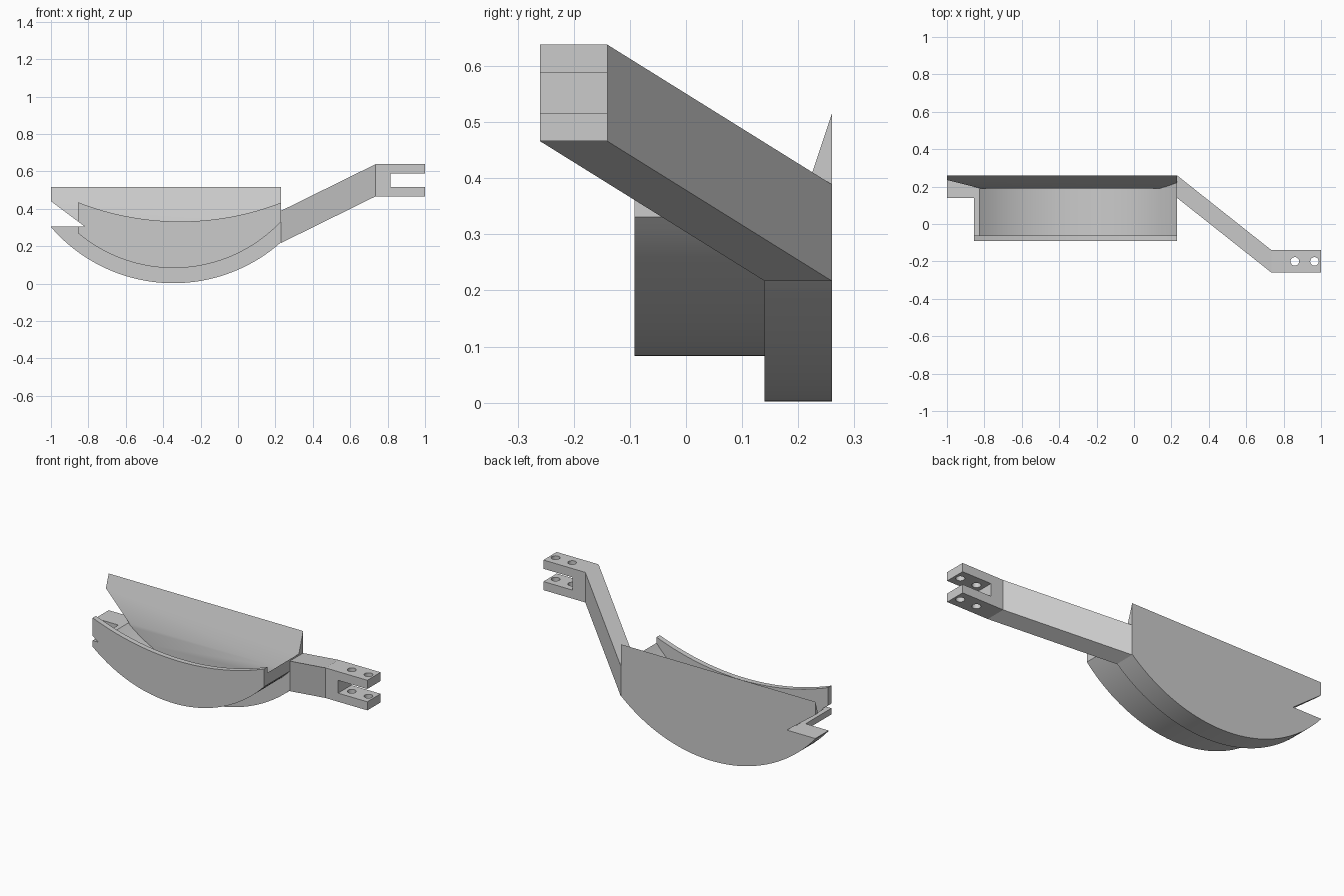
import bpy, bmesh, math

if "Cube" in bpy.data.objects:
    bpy.data.objects.remove(bpy.data.objects["Cube"])

grey = bpy.data.materials.new("plain_grey")
grey.use_nodes = True
grey.diffuse_color = (0.6, 0.6, 0.6, 1)
grey.node_tree.nodes["Principled BSDF"].inputs["Base Color"].default_value = (0.6, 0.6, 0.6, 1)

CX = -0.345            # shared axis of the curved surfaces
LEFT, RIGHT = -1.0, 0.23
NOTCH_Z = 0.305


def arc(x0, x1, radius, cz, cx=CX, steps=40):
    """Points on the lower side of a circle, running from x0 to x1."""
    a0, a1 = (math.asin((x - cx) / radius) for x in (x0, x1))
    angles = [a0 + (a1 - a0) * i / steps for i in range(steps + 1)]
    return [(cx + radius * math.sin(a), cz - radius * math.cos(a)) for a in angles]


def make_object(name, bm):
    bmesh.ops.recalc_face_normals(bm, faces=bm.faces)
    mesh = bpy.data.meshes.new(name)
    bm.to_mesh(mesh)
    bm.free()
    mesh.materials.append(grey)
    obj = bpy.data.objects.new(name, mesh)
    bpy.context.collection.objects.link(obj)
    return obj


def loft(name, rings):
    """Skin a list of equal rings and cap both ends."""
    bm = bmesh.new()
    loops = [[bm.verts.new(p) for p in ring] for ring in rings]
    for a, b in zip(loops, loops[1:]):
        for i in range(len(a)):
            j = (i + 1) % len(a)
            bm.faces.new((a[i], a[j], b[j], b[i]))
    bm.faces.new(loops[0])
    bm.faces.new(loops[-1])
    return make_object(name, bm)


def prism(name, profile, y0, y1):
    """Extrude an x-z profile along y; y1 may depend on height."""
    back = y1 if callable(y1) else (lambda z: y1)
    return loft(name, [[(x, y0, z) for x, z in profile],
                       [(x, back(z), z) for x, z in profile]])


def combine(target, tool, operation):
    """Apply a boolean and remove the tool."""
    tool.hide_render = True
    mod = target.modifiers.new(operation.lower(), 'BOOLEAN')
    mod.operation, mod.solver, mod.object = operation, 'EXACT', tool
    bpy.context.view_layer.objects.active = target
    bpy.ops.object.modifier_apply(modifier=mod.name)
    bpy.data.objects.remove(tool)


def finish(obj):
    """Merge flat neighbours and smooth the curved surfaces."""
    bm = bmesh.new()
    bm.from_mesh(obj.data)
    bmesh.ops.remove_doubles(bm, verts=bm.verts, dist=0.0001)
    bmesh.ops.dissolve_limit(bm, angle_limit=math.radians(0.2), verts=bm.verts, edges=bm.edges)
    bm.to_mesh(obj.data)
    bm.free()
    bpy.ops.object.select_all(action='DESELECT')
    obj.select_set(True)
    bpy.context.view_layer.objects.active = obj
    bpy.ops.object.shade_smooth_by_angle(angle=math.radians(25))


# Scoop: tall back plate joined to the curved front body
scoop = prism("scoop", arc(LEFT, RIGHT, 0.865, 0.867) + [(RIGHT, 0.517), (LEFT, 0.517)], 0.14, 0.26)
front = prism("scoop_front", arc(-0.855, RIGHT, 0.79, 0.873)
              + arc(RIGHT, -0.855, 1.5, 1.832, cx=-0.31), -0.092, 0.16)
combine(scoop, front, 'UNION')

# Hollow: vertical-walled trough, then the leaning face of the back plate
hollow = arc(0.3, -0.83, 0.745, 0.873) + [(-1.1, 0.35), (-1.1, 0.7), (0.3, 0.7)]
combine(scoop, prism("trough_cutter", hollow, -0.062, 0.19), 'DIFFERENCE')
combine(scoop, prism("lean_cutter", hollow, -0.062,
                     lambda z: 0.19 + (z - NOTCH_Z) / 3), 'DIFFERENCE')

# V notch through the outer end
notch = [(-1.2, NOTCH_Z), (-0.82, NOTCH_Z), (-1.2, 0.59)]
combine(scoop, prism("notch_cutter", notch, -0.5, 0.5), 'DIFFERENCE')
finish(scoop)

# Arm: slanting bar that straightens into the fork
stations = [(RIGHT, 0.2, 0.303), (0.735, -0.2, 0.552), (1.0, -0.2, 0.552)]
arm = loft("arm", [[(x, y + 0.06 * sy, z + 0.086 * sz)
                    for sy, sz in ((-1, -1), (1, -1), (1, 1), (-1, 1))]
                   for x, y, z in stations])

# Fork slot and pin holes
slot = [(0.815, 0.515), (1.1, 0.515), (1.1, 0.588), (0.815, 0.588)]
combine(arm, prism("slot_cutter", slot, -0.5, 0.1), 'DIFFERENCE')
for x in (0.86, 0.965):
    rim = [(x + 0.023 * math.cos(t * math.pi / 12), -0.2 + 0.023 * math.sin(t * math.pi / 12))
           for t in range(24)]
    combine(arm, loft("hole_cutter", [[(px, py, z) for px, py in rim] for z in (0.3, 0.8)]), 'DIFFERENCE')
finish(arm)
